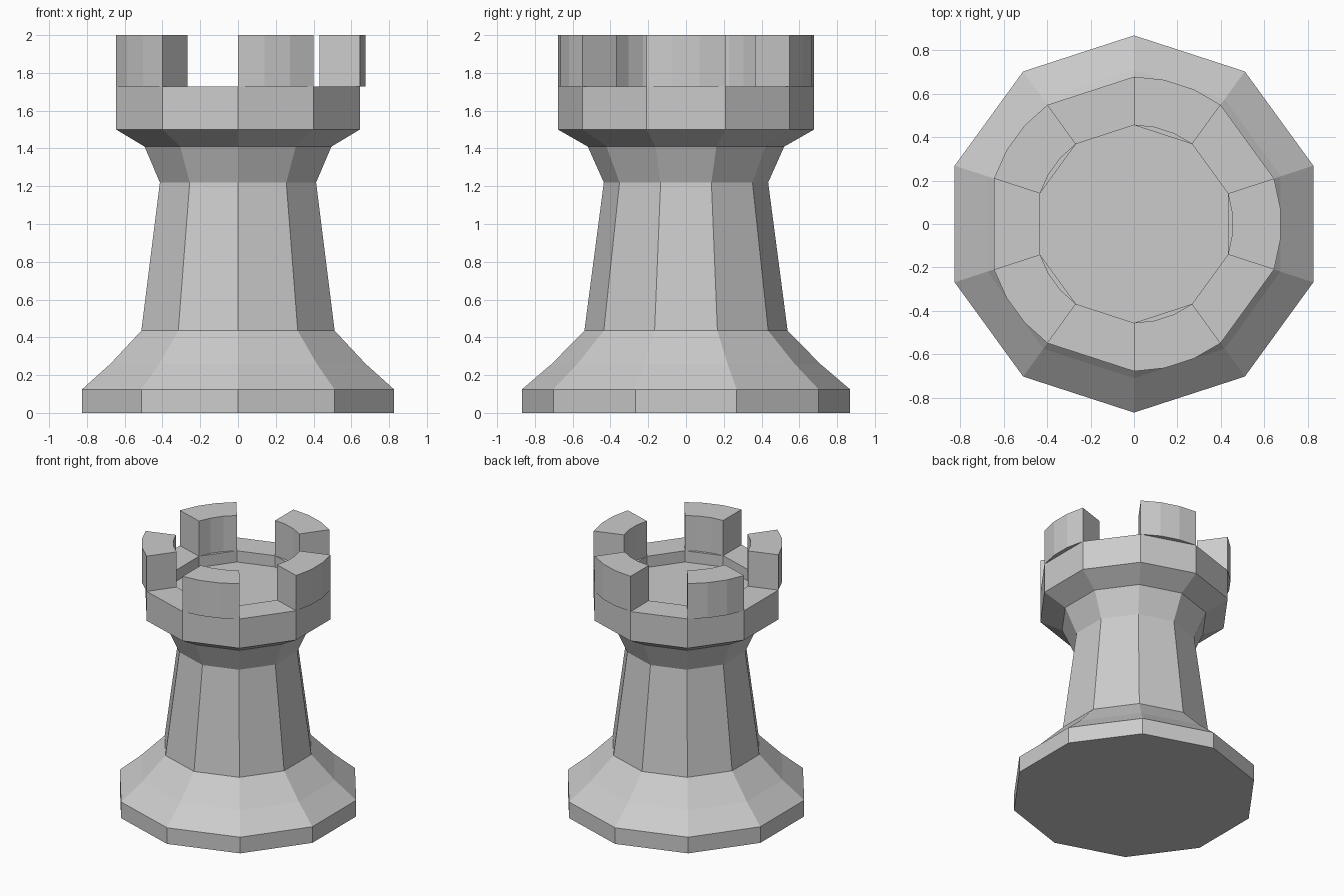
import bpy, bmesh, math

if "Cube" in bpy.data.objects:
    bpy.data.objects.remove(bpy.data.objects["Cube"])

SIDES = 10


def finish(bm, name):
    bmesh.ops.recalc_face_normals(bm, faces=bm.faces)
    mesh = bpy.data.meshes.new(name)
    bm.to_mesh(mesh)
    bm.free()
    obj = bpy.data.objects.new(name, mesh)
    bpy.context.collection.objects.link(obj)
    return obj


def lathe(name, profile):
    """Closed ten-sided solid from (radius, height) rings, a corner facing front."""
    bm = bmesh.new()
    rings = []
    for r, z in profile:
        angles = [math.radians(90 + 360 / SIDES * i) for i in range(SIDES)]
        rings.append([bm.verts.new((r * math.cos(a), r * math.sin(a), z)) for a in angles])
    for low, high in zip(rings, rings[1:]):
        for i in range(SIDES):
            j = (i + 1) % SIDES
            bm.faces.new((low[i], low[j], high[j], high[i]))
    bm.faces.new(rings[0])
    bm.faces.new(rings[-1])
    return finish(bm, name)


def arc_block(name, middle, span, inner, outer, z0, z1, steps=3):
    """Curved wall block, extruded upward from an arc-shaped footprint."""
    bm = bmesh.new()
    angles = [math.radians(middle - span / 2 + span * i / steps) for i in range(steps + 1)]
    outline = [(outer, a) for a in angles] + [(inner, a) for a in reversed(angles)]
    base = bm.faces.new([bm.verts.new((r * math.cos(a), r * math.sin(a), z0)) for r, a in outline])
    top = bmesh.ops.extrude_face_region(bm, geom=[base], use_keep_orig=True)
    verts = [g for g in top["geom"] if isinstance(g, bmesh.types.BMVert)]
    bmesh.ops.translate(bm, verts=verts, vec=(0, 0, z1 - z0))
    return finish(bm, name)


# Base, shaft, flared collar and recessed platform
lathe("tower_body", [
    (0.868, 0.0), (0.868, 0.125), (0.71, 0.26), (0.538, 0.435),
    (0.435, 1.22), (0.52, 1.41), (0.678, 1.50), (0.678, 1.727),
    (0.455, 1.727), (0.455, 1.64),
])

# Five battlements on alternate sides
for k in range(5):
    arc_block(f"battlement_{k + 1}", 72 * k, 36, 0.455, 0.678, 1.727, 2.0)
